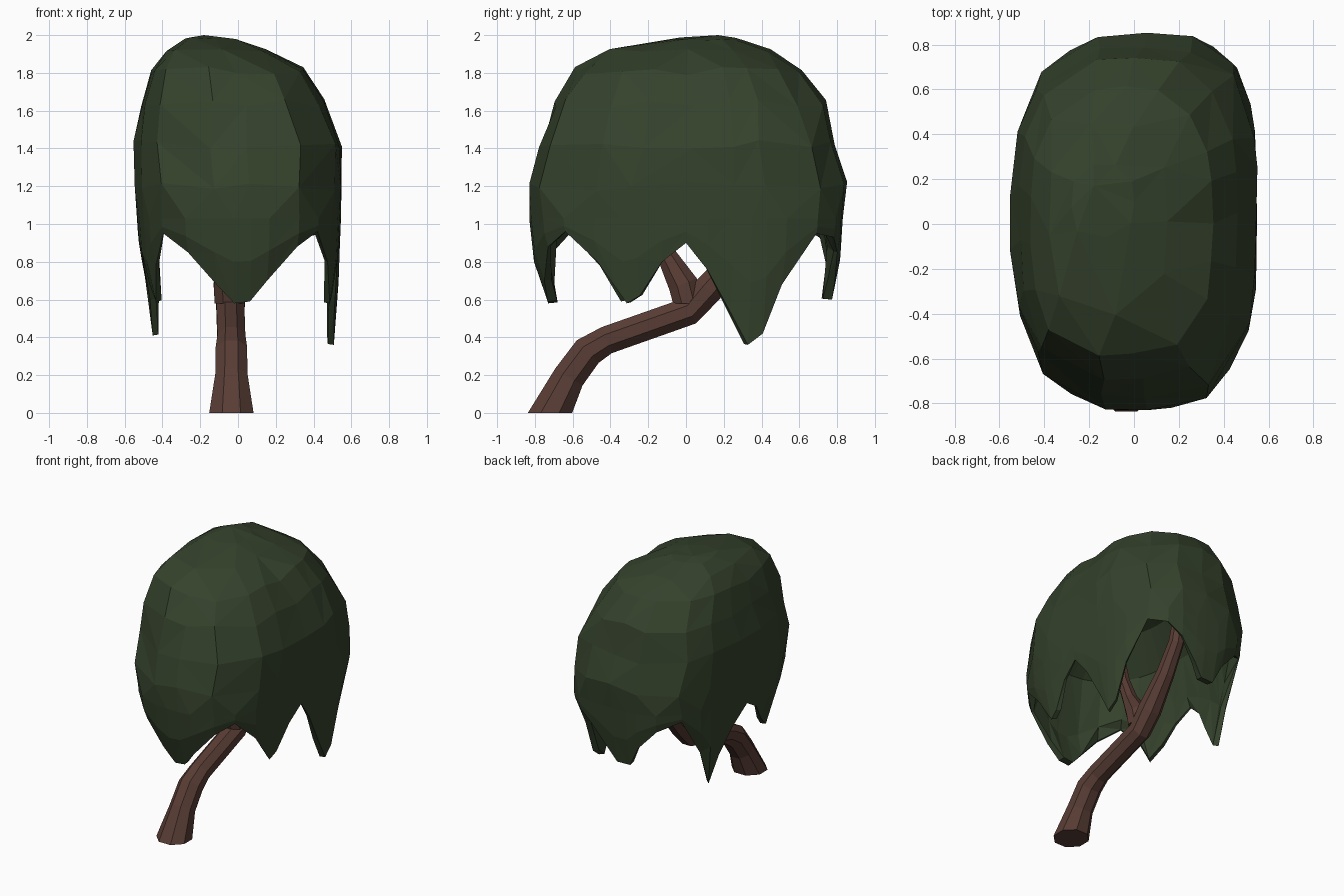
import bpy, math, random
from mathutils import Vector

if "Cube" in bpy.data.objects:
    bpy.data.objects.remove(bpy.data.objects["Cube"])

random.seed(11)


def material(name, rgb):
    m = bpy.data.materials.new(name)
    m.diffuse_color = (*rgb, 1)
    m.use_nodes = True
    m.node_tree.nodes["Principled BSDF"].inputs["Base Color"].default_value = m.diffuse_color
    return m


def make(name, verts, faces, mat):
    me = bpy.data.meshes.new(name)
    me.from_pydata(verts, [], faces)
    me.materials.append(mat)
    ob = bpy.data.objects.new(name, me)
    bpy.context.collection.objects.link(ob)
    return ob


LEAF = material("dark leaf green", (0.035, 0.054, 0.025))
BARK = material("red brown bark", (0.098, 0.046, 0.035))

# Hanging edge of the foliage: (plan angle, lowest height)
EDGE = [(0, .90), (8, .76), (17, .53), (23, .36), (28, .42), (34, .68),
        (45, .95), (56, .93), (66, .85), (78, .70), (86, .60), (98, .60),
        (106, .75), (120, .90), (135, .97), (146, .68), (152, .41), (160, .60),
        (170, .78), (180, .90), (190, .82), (198, .68), (207, .59), (214, .78),
        (225, .95), (240, .85), (256, .68), (267, .58), (277, .59), (287, .70),
        (303, .88), (315, .96), (327, .80), (337, .58), (342, .62), (351, .80)]

# Crown outline: height, x min, x max, y min, y max
RINGS = [(1.20, -.55, .55, -.845, .845), (1.42, -.56, .55, -.78, .79),
         (1.64, -.51, .46, -.69, .75), (1.81, -.46, .35, -.59, .61),
         (1.92, -.38, .15, -.41, .45), (1.98, -.28, .0, -.06, .27)]
SKIRT = (-.535, .545, -.83, .83)


def plan(deg, box, scale=1.0, z=1.0):
    """Point on a rounded-box outline whose corners vary in fullness."""
    c, s = math.cos(math.radians(deg)), math.sin(math.radians(deg))
    power = 2.8
    if c > 0 and s > 0 and 1 <= z < 1.5:
        power = 4.0
    if c > 0 and s < 0 and z > 1.4:
        power = 3.2
    if c < 0 and s < 0:
        power = 3.4 if z > 1.5 else 2.5
    k = scale * (abs(c) ** power + abs(s) ** power) ** (-1 / power)
    x0, x1, y0, y1 = box
    return (x0 + x1) / 2 + c * k * (x1 - x0) / 2, (y0 + y1) / 2 + s * k * (y1 - y0) / 2


def strand(deg, z, inward):
    """Outline scale near a strand's end; long strands curl further in."""
    a = math.radians(deg)
    depth = min(1, (1.02 - z) / .42)
    return 1 - depth * (.095 - .025 * (math.cos(a) + math.sin(a))) - inward * depth


def build_foliage():
    verts, faces = [], []
    n = len(EDGE)

    def ring(points):
        start = len(verts)
        verts.extend(points)
        return list(range(start, len(verts)))

    def bridge(a, b):
        for i in range(len(a)):
            j = (i + 1) % len(a)
            if i % 2:
                faces.extend([(a[i], a[j], b[j]), (a[i], b[j], b[i])])
            else:
                faces.extend([(a[i], a[j], b[i]), (a[j], b[j], b[i])])

    # deep hollow, inside of strands, blunt strand ends, outside of strands
    roof = ring([(*plan(d, SKIRT, .50), 1.50) for d, z in EDGE])
    wall = ring([(*plan(d, SKIRT, .83), 1.28) for d, z in EDGE])
    inner = ring([(*plan(d, SKIRT, .90), (z + 1.06) / 2) for d, z in EDGE])
    inside = ring([(*plan(d, SKIRT, strand(d, z, .06)), z + .005) for d, z in EDGE])
    outside = ring([(*plan(d, SKIRT, strand(d, z, 0)), z) for d, z in EDGE])
    mid = ring([(*plan(d, SKIRT, .75 + .25 * strand(d, z, 0)), (z + 1.02) / 2) for d, z in EDGE])
    skirt = ring([(*plan(d, SKIRT), 1.03) for d, z in EDGE])
    for a, b in ((roof, wall), (wall, inner), (inner, inside), (inside, outside),
                 (outside, mid), (mid, skirt)):
        bridge(a, b)
    verts.append((0, 0, 1.58))
    faces.extend((roof[(i + 1) % n], roof[i], len(verts) - 1) for i in range(n))

    # coarser, slightly irregular crown
    last = None
    for k, (z, *box) in enumerate(RINGS):
        step = 2 if k < 4 else 4
        pts = []
        for d, _ in EDGE[::step]:
            x, y = plan(d + random.uniform(-2, 2), box, random.uniform(.98, 1.01), z)
            dz = .025 if k < 4 else .008
            pts.append((x, y, z + random.uniform(-dz, dz)))
        cur = ring(pts)
        below = skirt if last is None else last
        if len(below) == len(cur):
            bridge(below, cur)
        else:
            m = len(below)
            for i in range(len(cur)):
                a, b, c = below[2 * i], below[2 * i + 1], below[(2 * i + 2) % m]
                j = (i + 1) % len(cur)
                faces.extend([(a, b, cur[i]), (b, cur[j], cur[i]), (b, c, cur[j])])
        last = cur
    verts.append((-.18, .17, 2.0))
    faces.extend((last[i], last[(i + 1) % len(last)], len(verts) - 1)
                 for i in range(len(last)))
    return make("foliage", verts, faces, LEAF)


def limb(name, path, sides=8):
    """Tapered tube along (x, y, z, radius) points; the first ring lies level."""
    pts = [Vector(p[:3]) for p in path]
    verts, faces = [], []
    for i, p in enumerate(pts):
        t = (pts[min(i + 1, len(pts) - 1)] - pts[max(i - 1, 0)]).normalized()
        if i == 0:
            t = Vector((0, 0, 1))
        u = Vector((1, 0, 0))
        u = (u - t * u.dot(t)).normalized()
        w = t.cross(u)
        for s in range(sides):
            a = math.tau * (s + .5) / sides
            verts.append(p + (u * math.cos(a) + w * math.sin(a)) * path[i][3])
    for i in range(len(pts) - 1):
        for s in range(sides):
            a, b = i * sides + s, i * sides + (s + 1) % sides
            faces.append((a, b, b + sides, a + sides))
    faces.append(tuple(reversed(range(sides))))
    faces.append(tuple(range(len(verts) - sides, len(verts))))
    return make(name, verts, faces, BARK)


build_foliage()
# leaning trunk and its side branch, both reaching into the hollow
limb("trunk", [(-.035, -.72, 0, .127), (-.035, -.62, .19, .092), (-.035, -.52, .325, .09),
               (-.035, -.42, .385, .08), (-.04, .02, .54, .08), (-.04, .12, .655, .085),
               (-.03, .30, .86, .065), (-.03, .42, 1.06, .055), (-.03, .46, 1.3, .04)])
limb("branch", [(-.045, .01, .58, .085), (-.05, -.015, .68, .085), (-.055, -.105, .84, .055),
                (-.06, -.18, 1.02, .045), (-.06, -.24, 1.3, .035)])
